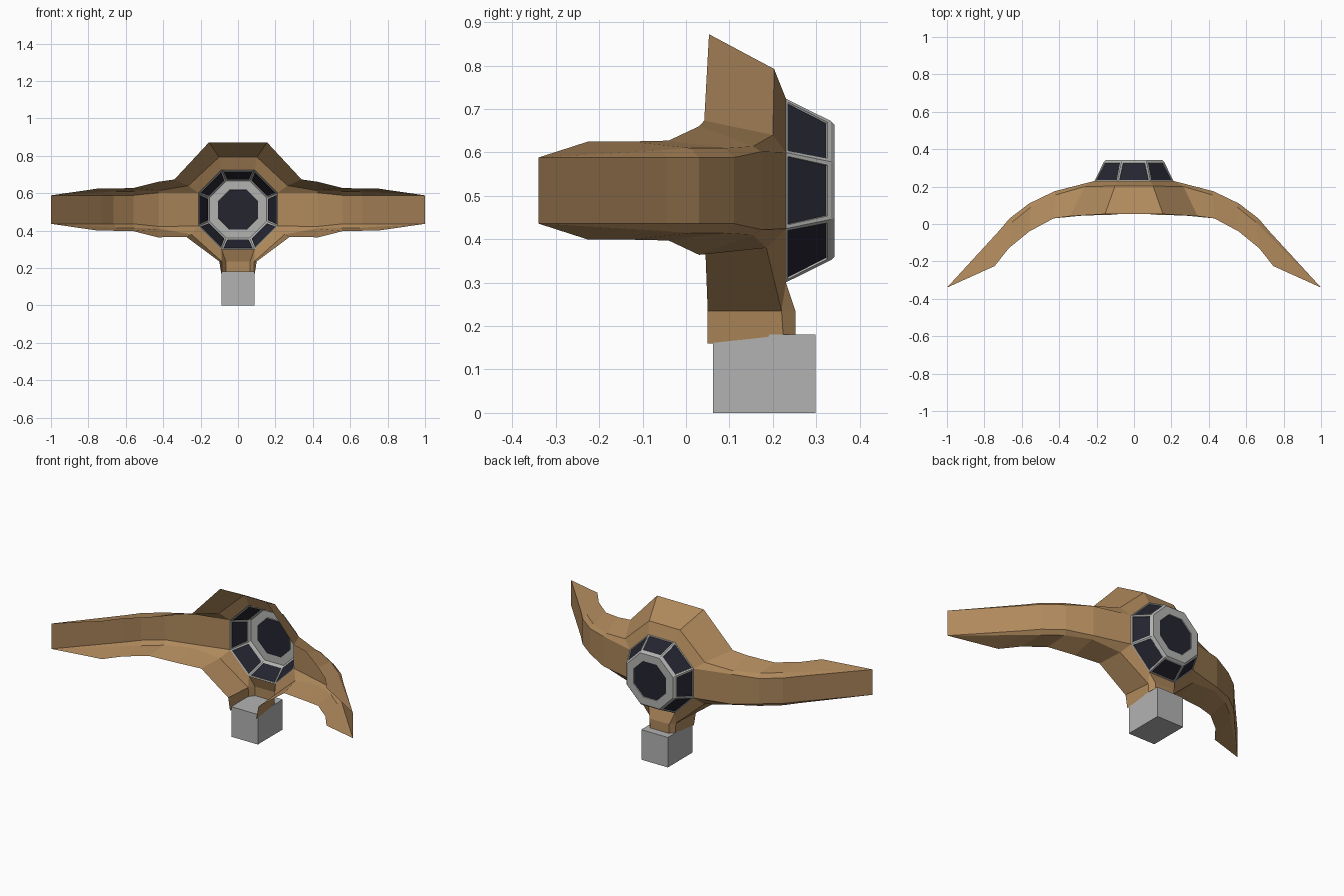
import bpy, bmesh, math
from mathutils import Vector

if "Cube" in bpy.data.objects:
    bpy.data.objects.remove(bpy.data.objects["Cube"])


def material(name, rgb):
    m = bpy.data.materials.new(name)
    m.diffuse_color = (*rgb, 1)
    m.use_nodes = True
    m.node_tree.nodes["Principled BSDF"].inputs["Base Color"].default_value = m.diffuse_color
    return m


BROWN = material("tan_hull", (0.43, 0.25, 0.107))
GREY = material("grey_frame", (0.45, 0.45, 0.44))
BLOCK = material("grey_block", (0.45, 0.45, 0.45))
GLASS = material("dark_glass", (0.018, 0.018, 0.03))
ZC = 0.512  # height of the wing centre line


def finish(bm, name, mats):
    me = bpy.data.meshes.new(name)
    bm.to_mesh(me)
    bm.free()
    for m in mats:
        me.materials.append(m)
    ob = bpy.data.objects.new(name, me)
    bpy.context.collection.objects.link(ob)
    return ob


# Wing stations, tip to root: rim, crease and wall-edge points of the open shell
wing = [
    [(1, -.34, .588)] * 3,
    [(.745, -.225, .625), (.715, -.055, .605), (.73, -.046, .588)],
    [(.67, -.13, .625), (.652, .01, .61), (.665, .03, .588)],
    [(.56, -.04, .627), (.552, .09, .61), (.56, .11, .588)],
    [(.43, .03, .66), (.42, .155, .614), (.425, .175, .602)],
]
# Hood above and chin below the round window opening
top = wing + [
    [(.34, .042, .673), (.265, .2, .64), (.212, .23, .60)],
    [(.155, .053, .872), (.102, .203, .792), (.088, .23, .724)],
]
bottom = [[(x, y, 2 * ZC - z) for x, y, z in s] for s in wing] + [
    [(.275, .045, .365), (.25, .185, .38), (.212, .23, .424)],
    [(.10, .05, .235), (.087, .22, .235), (.088, .23, .30)],
]
# Neck that drops from the chin into the stand
neck = [
    [(.10, .05, .235), (.087, .22, .235), (.065, .252, .235)],
    [(.088, .05, .16), (.085, .225, .16), (.062, .252, .16)],
]

bm = bmesh.new()


def face(*pts):
    clean = []
    for p in pts:
        if p not in clean:
            clean.append(p)
    if len(clean) > 2:
        bm.faces.new([bm.verts.new(p) for p in clean])


def flip(p):
    return (-p[0], p[1], p[2])


for side in (lambda p: p, flip):
    for strip in (top, bottom, neck):
        for a, b in zip(strip, strip[1:]):
            for i in (0, 1):
                face(*map(side, (a[i], b[i], b[i + 1], a[i + 1])))
    # outer wall between upper and lower wall edges
    for k in range(5):
        face(*map(side, (top[k][2], top[k + 1][2], bottom[k + 1][2], bottom[k][2])))
    # little gusset from window opening to neck
    face(*map(side, (bottom[6][2], neck[0][1], neck[0][2])))
# centre panels spanning both halves
hood = top[6]
for p, q in ((hood[0], hood[1]), (hood[1], hood[2]),
             (bottom[6][2], neck[0][2]), (neck[0][2], neck[1][2])):
    face(p, q, flip(q), flip(p))
bmesh.ops.remove_doubles(bm, verts=bm.verts, dist=0.0005)
bmesh.ops.recalc_face_normals(bm, faces=bm.faces)
bm.normal_update()
if sum(f.normal.y * f.calc_area() for f in bm.faces) < 0:
    bmesh.ops.reverse_faces(bm, faces=bm.faces)
finish(bm, "hull_shell", [BROWN])

# Octagonal canopy: tapering ring of framed panes with a framed end window
bm = bmesh.new()
rings = []
for r, y in ((.2125, .228), (.160, .334), (.152, .342)):
    c = r / math.cos(math.pi / 8)
    rings.append([bm.verts.new((c * math.cos((k + .5) * math.pi / 4), y,
                                ZC + c * math.sin((k + .5) * math.pi / 4)))
                  for k in range(8)])
sides = []
for n, (a, b) in enumerate(zip(rings, rings[1:])):
    for k in range(8):
        j = (k + 1) % 8
        f = bm.faces.new((a[k], b[k], b[j], a[j]))
        if n == 0:
            sides.append(f)
cap = bm.faces.new(rings[2])
bmesh.ops.recalc_face_normals(bm, faces=bm.faces)
bm.normal_update()
if sum(f.normal.y * f.calc_area() for f in bm.faces) < 0:
    bmesh.ops.reverse_faces(bm, faces=bm.faces)
    bm.normal_update()
bmesh.ops.inset_individual(bm, faces=sides, thickness=.012)
bmesh.ops.inset_individual(bm, faces=[cap], thickness=.048)
panes = sides + [cap]
# second tiny inset sinks the glass below the frame
bmesh.ops.inset_individual(bm, faces=panes, thickness=.002, depth=-.004)
for f in panes:
    f.material_index = 1
finish(bm, "canopy", [GREY, GLASS])

# Stand block
bm = bmesh.new()
bmesh.ops.create_cube(bm, size=1)
for v in bm.verts:
    v.co = Vector((v.co.x * .176, v.co.y * .236 + .18, v.co.z * .18 + .09))
finish(bm, "stand_block", [BLOCK])
